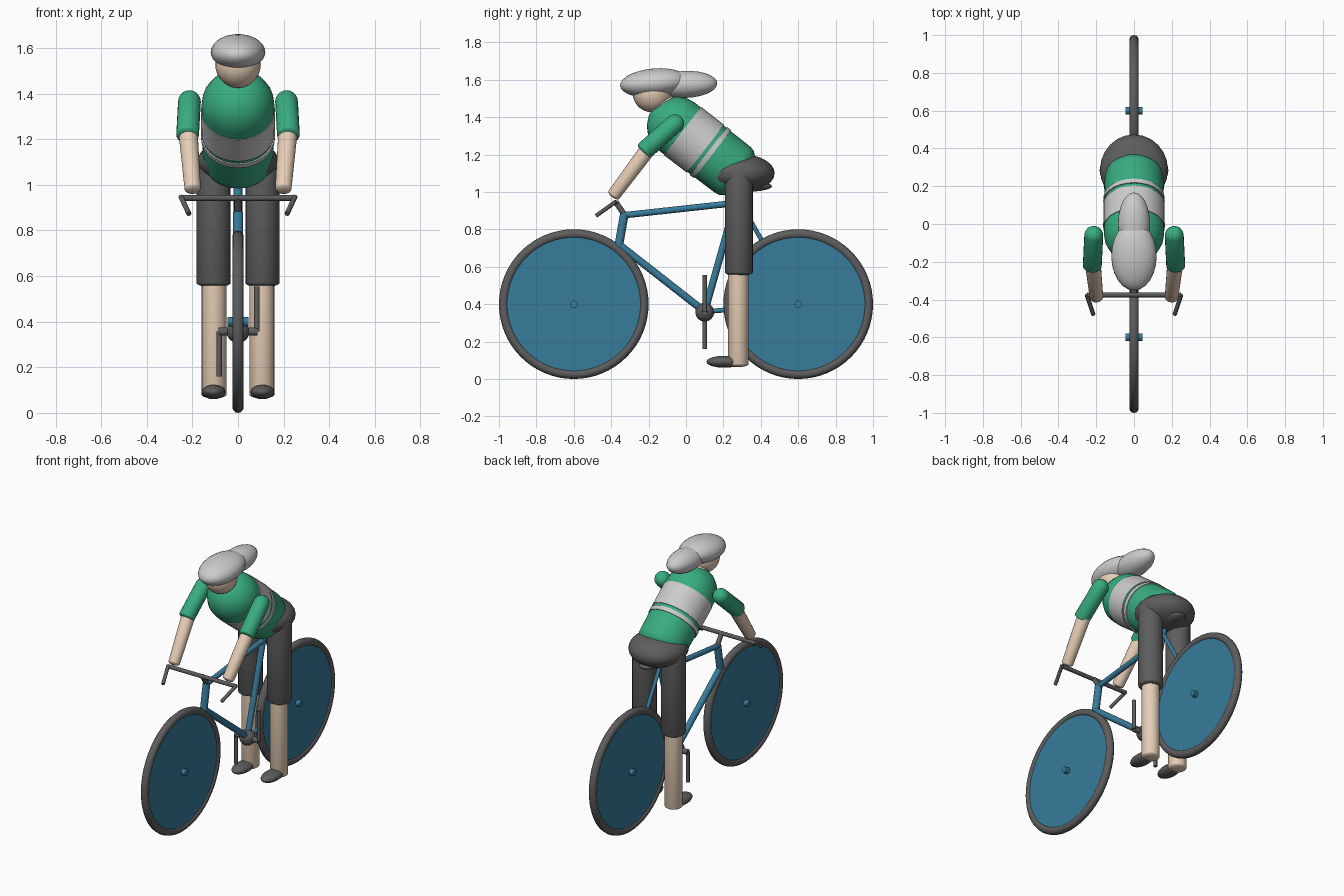
import bpy, bmesh, math
from mathutils import Vector

if "Cube" in bpy.data.objects:
    bpy.data.objects.remove(bpy.data.objects["Cube"])


def material(name, rgb):
    m = bpy.data.materials.new(name)
    m.diffuse_color = (*rgb, 1)
    m.use_nodes = True
    m.node_tree.nodes["Principled BSDF"].inputs["Base Color"].default_value = m.diffuse_color
    return m


BLUE = material("blue_paint", (0.04, 0.20, 0.33))
GREEN = material("green_jersey", (0.04, 0.42, 0.22))
SKIN = material("skin", (0.80, 0.62, 0.47))
DARK = material("dark_grey", (0.11, 0.11, 0.11))
LIGHT = None


def finish(ob, name, mat):
    ob.name = name
    if mat:
        ob.data.materials.append(mat)
    bpy.ops.object.select_all(action='DESELECT')
    ob.select_set(True)
    bpy.context.view_layer.objects.active = ob
    bpy.ops.object.shade_smooth_by_angle(angle=math.radians(40))
    return ob


def limb(name, p, q, r0, r1, mat, cap0=0.0, cap1=0.0, n=20):
    """Tapered tube from p to q; caps bulge outward by cap * radius."""
    p, q = Vector(p), Vector(q)
    axis = q - p
    length = axis.length
    rot = axis.to_track_quat('Z', 'Y')
    steps = [math.radians(a) for a in (15, 35, 55, 75)]
    rings = [(-cap0 * r0 * math.cos(a), r0 * math.sin(a)) for a in steps] if cap0 else []
    rings += [(0, r0), (length, r1)]
    if cap1:
        rings += [(length + cap1 * r1 * math.cos(a), r1 * math.sin(a)) for a in reversed(steps)]
    bm = bmesh.new()
    loops = []
    for t, r in rings:
        loops.append([bm.verts.new(p + rot @ Vector((r * math.cos(2 * math.pi * i / n),
                                                     r * math.sin(2 * math.pi * i / n), t)))
                      for i in range(n)])
    for a, b in zip(loops, loops[1:]):
        for i in range(n):
            j = (i + 1) % n
            bm.faces.new((a[i], a[j], b[j], b[i]))
    bm.faces.new(loops[0][::-1])
    bm.faces.new(loops[-1])
    me = bpy.data.meshes.new(name)
    bm.to_mesh(me)
    bm.free()
    ob = bpy.data.objects.new(name, me)
    bpy.context.collection.objects.link(ob)
    return finish(ob, name, mat)


def ball(name, loc, size, mat, tilt=0.0):
    bpy.ops.mesh.primitive_uv_sphere_add(segments=24, ring_count=14, location=loc,
                                         rotation=(tilt, 0, 0))
    ob = bpy.context.object
    ob.scale = size
    return finish(ob, name, mat)


# Wheels: tyre, solid disc and hub
for label, y in (("front", -0.6), ("rear", 0.6)):
    bpy.ops.mesh.primitive_torus_add(location=(0, y, 0.4), rotation=(0, math.pi / 2, 0),
                                     major_radius=0.375, minor_radius=0.025,
                                     major_segments=64, minor_segments=12)
    finish(bpy.context.object, label + "_tyre", DARK)
    limb(label + "_disc", (-0.016, y, 0.4), (0.016, y, 0.4), 0.365, 0.365, BLUE, n=64)
    limb(label + "_hub", (-0.045, y, 0.4), (0.045, y, 0.4), 0.02, 0.02, BLUE)

# Frame tubes, given as (name, start y/z, end y/z, radius)
for name, a, b, r in (
        ("fork", (-0.6, 0.4), (-0.36, 0.72), 0.016),
        ("head_tube", (-0.36, 0.71), (-0.33, 0.88), 0.023),
        ("top_tube", (-0.335, 0.875), (0.26, 0.94), 0.017),
        ("down_tube", (-0.36, 0.72), (0.10, 0.36), 0.02),
        ("seat_tube", (0.10, 0.36), (0.28, 1.0), 0.019),
        ("seat_stay", (0.28, 0.96), (0.6, 0.4), 0.012),
        ("chain_stay", (0.10, 0.36), (0.6, 0.4), 0.013)):
    limb(name, (0, *a), (0, *b), r, r, BLUE)

# Handlebar, stem, saddle
limb("stem", (0, -0.33, 0.88), (0, -0.375, 0.945), 0.015, 0.015, DARK)
limb("handlebar", (-0.25, -0.375, 0.943), (0.25, -0.375, 0.943), 0.013, 0.013, DARK)
for s, label in ((-1, "left"), (1, "right")):
    limb(label + "_bar_drop", (s * 0.25, -0.375, 0.948), (s * 0.215, -0.48, 0.873),
         0.011, 0.011, DARK)
ball("saddle", (0, 0.31, 1.03), (0.07, 0.15, 0.03), DARK)

# Bottom bracket and cranks
ball("bottom_bracket", (0, 0.10, 0.357), (0.05, 0.05, 0.05), DARK)
limb("crank_axle", (-0.085, 0.10, 0.357), (0.085, 0.10, 0.357), 0.018, 0.018, DARK)
limb("right_crank", (0.083, 0.10, 0.357), (0.083, 0.10, 0.555), 0.012, 0.012, DARK)
limb("left_crank", (-0.083, 0.10, 0.357), (-0.083, 0.10, 0.16), 0.012, 0.012, DARK)

# Torso with jersey bands
chest = Vector((0, -0.05, 1.35))
lean = Vector((0, 0.79, -0.61)).normalized()
limb("torso", chest, chest + lean * 0.38, 0.16, 0.155, GREEN, 1, 0.6, n=28)
for name, t0, t1 in (("wide_band", 0.04, 0.195), ("thin_band", 0.215, 0.242)):
    limb(name, chest + lean * t0, chest + lean * t1, 0.163, 0.162, LIGHT, n=28)
ball("hips", (0, 0.287, 1.10), (0.18, 0.187, 0.103), DARK)

# Head and teardrop helmet
limb("neck", (0, -0.08, 1.42), (0, -0.17, 1.51), 0.07, 0.07, SKIN)
ball("head", (0, -0.18, 1.53), (0.1, 0.105, 0.105), SKIN)
ball("helmet_shell", (0, -0.17, 1.583), (0.12, 0.183, 0.077), LIGHT, math.radians(5))
ball("helmet_tail", (0, 0.0, 1.575), (0.085, 0.167, 0.072), LIGHT, math.radians(2))
for s, label in ((-1, "left"), (1, "right")):
    ball(label + "_helmet_vent", (s * 0.055, -0.315, 1.58), (0.009, 0.012, 0.009), LIGHT)

# Arms and legs
for s, label in ((-1, "left"), (1, "right")):
    limb(label + "_sleeve", (s * 0.213, -0.06, 1.365), (s * 0.221, -0.222, 1.22),
         0.05, 0.05, GREEN, 1, 0.3)
    limb(label + "_forearm", (s * 0.218, -0.21, 1.22), (s * 0.199, -0.385, 0.985),
         0.042, 0.036, SKIN, 1, 0.45)
    x = s * 0.107
    limb(label + "_thigh", (x, 0.283, 1.08), (x, 0.283, 0.57), 0.075, 0.075, DARK, 1, 0.25)
    limb(label + "_shin", (s * 0.105, 0.28, 0.60), (s * 0.105, 0.28, 0.08),
         0.055, 0.055, SKIN, 0, 0.3)
    ball(label + "_shoe", (x, 0.205, 0.092), (0.052, 0.095, 0.032), DARK)
